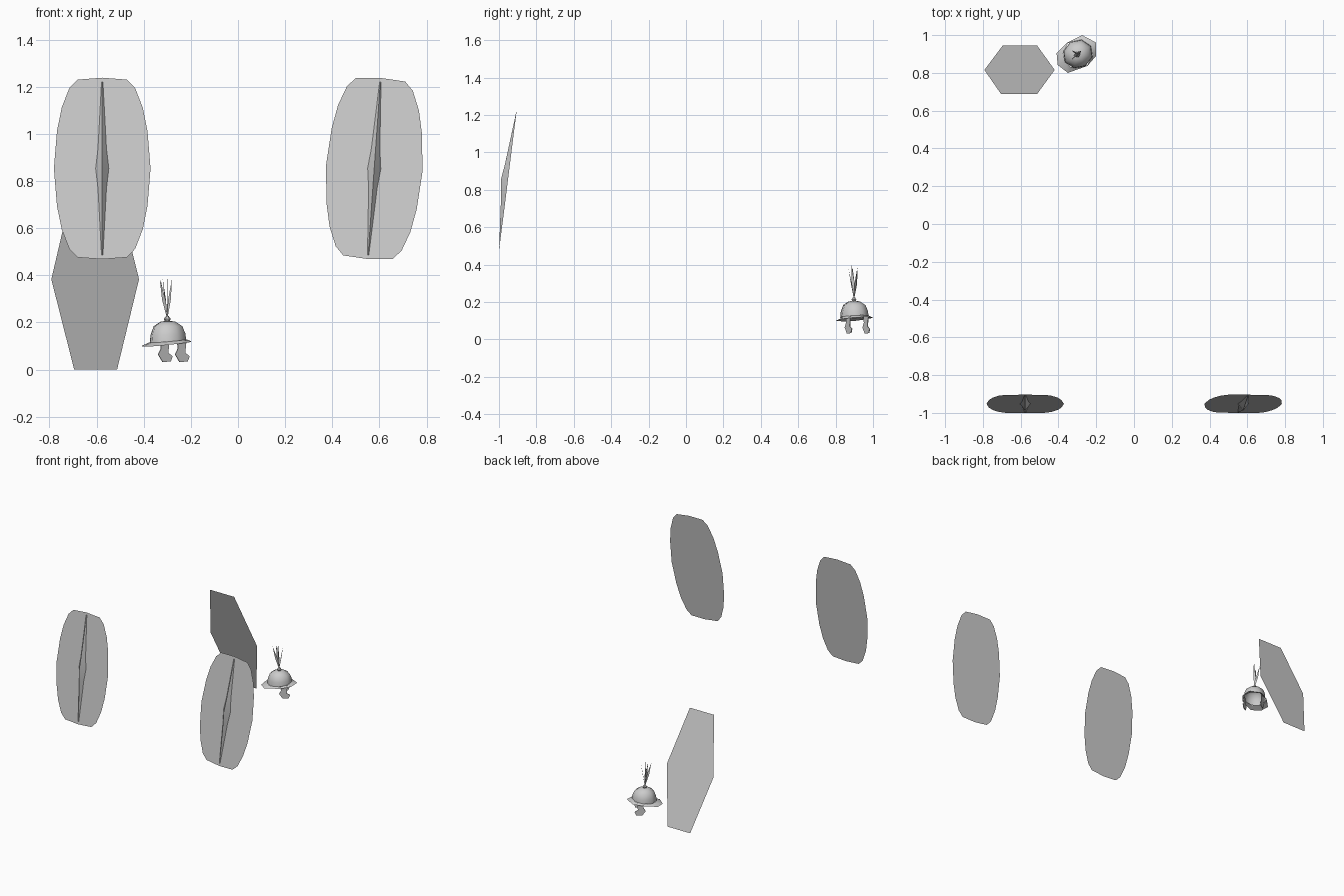
import bpy, math
from mathutils import Matrix, Vector

if "Cube" in bpy.data.objects:
    bpy.data.objects.remove(bpy.data.objects["Cube"])


def make(name, verts, faces, matrix=None, smooth=None):
    me = bpy.data.meshes.new(name)
    me.from_pydata([tuple(v) for v in verts], [], faces)
    me.validate()
    ob = bpy.data.objects.new(name, me)
    bpy.context.collection.objects.link(ob)
    if matrix is not None:
        ob.matrix_world = matrix
    if smooth:
        bpy.ops.object.select_all(action='DESELECT')
        ob.select_set(True)
        bpy.context.view_layer.objects.active = ob
        bpy.ops.object.shade_smooth_by_angle(angle=math.radians(smooth))
    return ob


def bridge(rings, n):
    return [(r * n + i, r * n + (i + 1) % n, (r + 1) * n + (i + 1) % n, (r + 1) * n + i)
            for r in range(rings - 1) for i in range(n)]


# Two leaning oval shields: thin sheet plus a tapered front spine with boss
quarter = [(.205, 0), (.192, .16), (.172, .26), (.14, .343), (.105, .38)]
right = [(x, -z) for x, z in quarter[:0:-1]] + quarter
outline = right + [(0, .388)] + [(-x, z) for x, z in right[::-1]] + [(0, -.388)]
spine = [(-.37, .003, .001), (-.085, .018, .026), (0, .028, .037),
         (.085, .018, .026), (.37, .003, .001)]      # height, half width, depth
for side, cx, roll in (("left", -.576, 0), ("right", .578, 4)):
    m = (Matrix.Translation((cx, -.952, .853)) @ Matrix.Rotation(-.125, 4, 'X')
         @ Matrix.Rotation(math.radians(roll), 4, 'Y'))
    make(side + "_oval_shield", [(x, 0, z) for x, z in outline],
         [tuple(range(len(outline)))], m)
    v, f = [], []
    for z, w, d in spine:
        v += [(-w, 0, z), (0, -d, z), (w, 0, z)]
    for r in range(len(spine) - 1):
        for i in range(2):
            a = r * 3 + i
            f.append((a, a + 1, a + 4, a + 3))
    make(side + "_shield_spine", v, f, m, 80)

# Hexagonal shield leaning the other way
hexa = [(-.09, 0), (.092, 0), (.185, .383), (.092, .76), (-.099, .76), (-.187, .383)]
make("hexagonal_shield", [(-.605 + x, .945 - z * .338, z) for x, z in hexa],
     [tuple(range(6))])

# Helmet: local axes, forward direction points to +x +y
C = Vector((-.297, .9, 0))
A = math.radians(32)
F = Vector((math.cos(A), math.sin(A), 0))

# Helmet dome, lathed with eight sides and a slightly tilted lower rim
N = 8
verts = []
for r, z, tilt in ((.081, .122, .1), (.078, .15, .05), (.064, .184, 0), (.033, .203, 0)):
    for i in range(N):
        a = A + 2 * math.pi * i / N
        u, s = r * math.cos(a - A), r * .93 * math.sin(a - A)
        verts.append(C + F * u + Vector((-F.y, F.x, 0)) * s + Vector((0, 0, z + tilt * u)))
verts.append(C + Vector((0, 0, .208)))
faces = bridge(4, N) + [(24 + i, 24 + (i + 1) % N, 32) for i in range(N)]
make("helmet_dome", verts, faces, None, 60)

# Helmet brim with the wider neck guard at the back
rim = [(.097, .06), (.022, .1), (-.057, .06), (-.113, .005),
       (-.107, -.058), (-.053, -.1), (.05, -.063), (.097, -.01)]
inner, outer = [], []
for x, y in rim:
    p = Vector((x, y, 0))
    u = p.dot(F)
    outer.append(C + p + Vector((0, 0, .109 + .1 * u)))
    q = p.normalized() * .078
    inner.append(C + q + Vector((0, 0, .122 + .1 * q.dot(F))))
make("helmet_brim", inner + outer, bridge(2, N), None, 40)

# Cheek guards: thin notched plates hanging at both sides
cheek = [(-.025, .125), (.022, .125), (.016, .07), (.038, .057),
         (.028, .034), (-.012, .032), (-.034, .064), (-.02, .09)]
for name, x, y in (("left_cheek_guard", -.31, .963), ("right_cheek_guard", -.238, .868)):
    ob = make(name, [Vector((x, y, z)) + F * u for u, z in cheek], [tuple(range(8))])
    mod = ob.modifiers.new("thickness", 'SOLIDIFY')
    mod.thickness = .004
    mod.offset = 0

# Crest knob
verts = []
K = C + Vector((-.003, -.002, 0))
for r, z in ((.008, .2), (.015, .215), (.005, .228)):
    for i in range(6):
        a = i * math.pi / 3
        verts.append(K + Vector((r * math.cos(a), r * math.sin(a), z)))
make("crest_knob", verts, bridge(3, 6) + [tuple(range(12, 18))])

# Feather blades fanning out of the knob
base = K + Vector((0, 0, .222))
for n, (x, y, z, a) in enumerate(((-.032, -.03, .385, .3), (-.02, -.008, .39, 1.2),
                                  (.02, .018, .385, 2.4), (-.028, .02, .38, 2.0),
                                  (.0, -.012, .398, 1.7))):
    tip = K + Vector((x, y, z))
    mid = base.lerp(tip, .45)
    w = Vector((math.cos(a), math.sin(a), 0)) * .008
    make("feather_%d" % (n + 1), [base - w * .3, base + w * .3, mid + w, tip, mid - w],
         [(0, 1, 2, 3, 4)])
